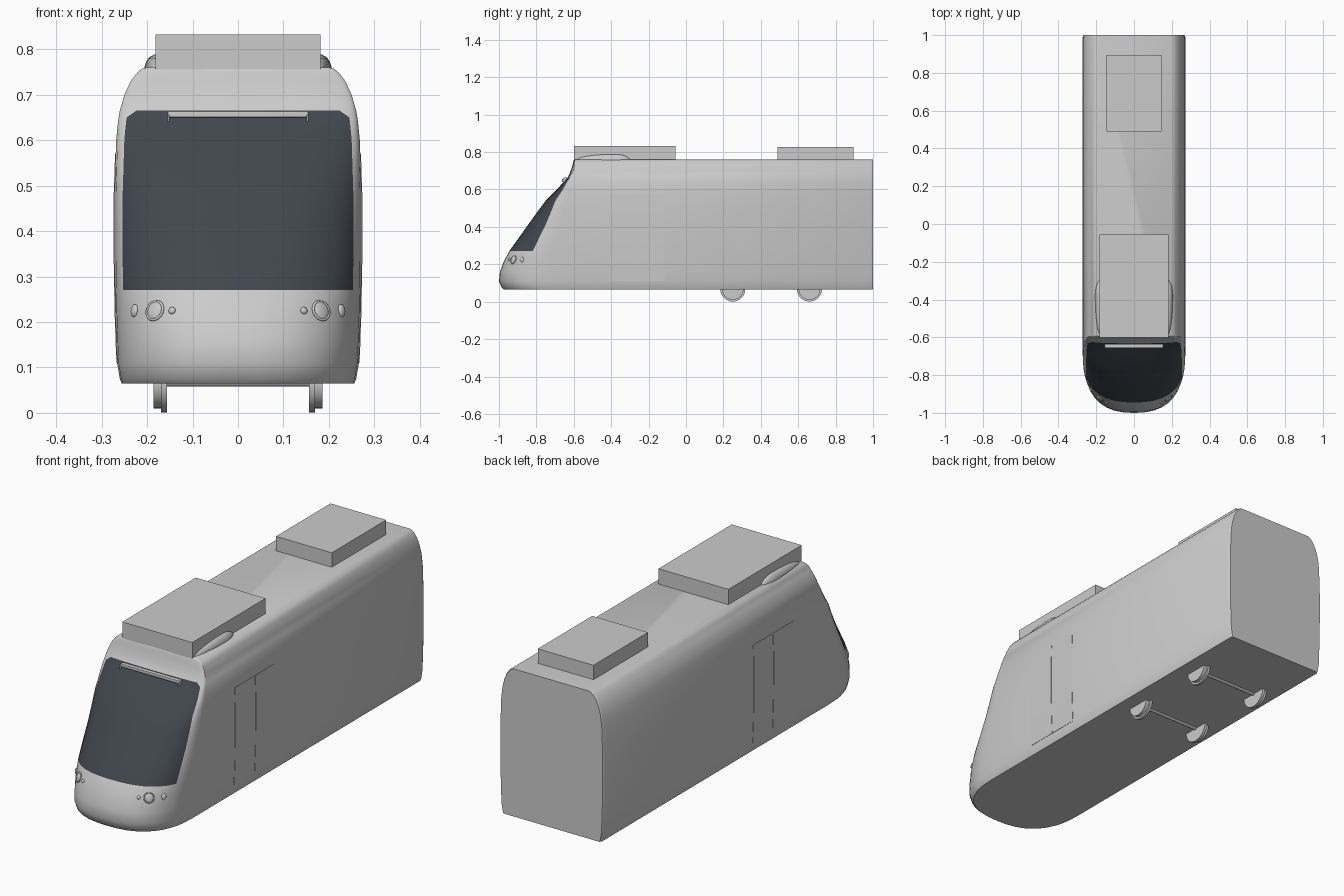
import bpy, bmesh, math
from mathutils import Vector, Matrix

if "Cube" in bpy.data.objects:
    bpy.data.objects.remove(bpy.data.objects["Cube"], do_unlink=True)


def material(name, color):
    mat = bpy.data.materials.new(name)
    mat.use_nodes = True
    mat.diffuse_color = (*color, 1)
    mat.node_tree.nodes["Principled BSDF"].inputs["Base Color"].default_value = (*color, 1)
    return mat


GREY = material("light grey paint", (0.6, 0.6, 0.6))
GLASS = material("dark slate glass", (0.053, 0.061, 0.076))


def finish(bm, name, mats=(GREY,), angle=32):
    bmesh.ops.recalc_face_normals(bm, faces=bm.faces)
    mesh = bpy.data.meshes.new(name)
    bm.to_mesh(mesh)
    bm.free()
    for mat in mats:
        mesh.materials.append(mat)
    obj = bpy.data.objects.new(name, mesh)
    bpy.context.collection.objects.link(obj)
    bpy.ops.object.select_all(action='DESELECT')
    obj.select_set(True)
    bpy.context.view_layer.objects.active = obj
    bpy.ops.object.shade_smooth_by_angle(angle=math.radians(angle))
    return obj


# Body levels: height, half width, nose position, nose rounding depth
LEVELS = [
    (.065, .256, -.975, .28), (.075, .26, -.985, .28), (.11, .266, -1, .3),
    (.16, .268, -.995, .3), (.22, .27, -.972, .27), (.27, .271, -.945, .24),
    (.34, .272, -.895, .21), (.41, .272, -.845, .18), (.48, .272, -.795, .14),
    (.54, .27, -.75, .1), (.6, .268, -.69, .06), (.64, .264, -.655, .035),
    (.665, .26, -.632, .02), (.7, .25, -.617, .015), (.73, .236, -.607, .012),
    (.748, .222, -.603, .01), (.757, .211, -.6, .01), (.76, .2, -.598, .01),
]
GLASS_LOW, GLASS_HIGH, GLASS_SIDE = .27, .665, .933
ROUND = 2.5


def level(z):
    for a, b in zip(LEVELS, LEVELS[1:]):
        if a[0] <= z <= b[0]:
            t = (z - a[0]) / (b[0] - a[0])
            return [p + (q - p) * t for p, q in zip(a, b)][1:]


def nose(u, z):
    """Point on the nose; u runs from -1 to 1 across the width."""
    w, front, depth = level(z)
    bulge = 1 - max(0, 1 - abs(u) ** ROUND) ** (1 / ROUND)
    return Vector((w * u, front + depth * bulge, z))


def nose_normal(u, z):
    e = .01
    across = nose(u + e, z) - nose(u - e, z)
    return across.cross(nose(u, z + e) - nose(u, z - e)).normalized()


# Body shell with the windscreen painted on the nose
half = [.2, .4, .55, .68, .78, .86, GLASS_SIDE, .965, .988, 1]
columns = [-u for u in reversed(half)] + [0] + half
bm = bmesh.new()
rings = []
for z, w, front, depth in LEVELS:
    points = [(-w + .006, 1, z), (-w, .99, z)]
    for u in columns:
        # soften the upper corners of the windscreen
        corner = z == GLASS_HIGH and abs(u) == GLASS_SIDE
        points.append(nose(u, z - .015 if corner else z))
    points += [(w, .99, z), (w - .006, 1, z)]
    rings.append([bm.verts.new(p) for p in points])
count = len(rings[0])
for i, (low, high) in enumerate(zip(rings, rings[1:])):
    glass_row = GLASS_LOW <= LEVELS[i][0] < GLASS_HIGH
    for j in range(count):
        k = (j + 1) % count
        face = bm.faces.new((low[j], low[k], high[k], high[j]))
        c = j - 2
        if glass_row and 0 <= c < len(columns) - 1:
            if max(abs(columns[c]), abs(columns[c + 1])) <= GLASS_SIDE:
                face.material_index = 1
bm.faces.new(rings[0])
bm.faces.new(rings[-1])
finish(bm, "body_shell", (GREY, GLASS))


def box(name, x, y, z, bevel, lengthwise=False):
    bm = bmesh.new()
    bmesh.ops.create_cube(bm, size=1)
    for v in bm.verts:
        v.co = [r[0] + (r[1] - r[0]) * (c + .5) for r, c in zip((x, y, z), v.co)]
    edges = bm.edges[:]
    if lengthwise:
        edges = [e for e in edges if all(v.co.z == z[1] for v in e.verts)
                 and e.verts[0].co.x == e.verts[1].co.x]
    bmesh.ops.bevel(bm, geom=edges, offset=bevel, segments=4, profile=.5, affect='EDGES')
    return finish(bm, name)


# Roof equipment
box("front_roof_unit", (-.182, .182), (-.6, -.055), (.755, .832), .018, True)
box("rear_roof_unit", (-.145, .145), (.49, .895), (.755, .828), .018, True)


def ellipsoid(name, center, radii, rotation=None, tail=1):
    bm = bmesh.new()
    bmesh.ops.create_uvsphere(bm, u_segments=24, v_segments=12, radius=1)
    for v in bm.verts:
        p = Vector([c * r for c, r in zip(v.co, radii)])
        if p.y > 0:
            p.y *= tail
        v.co = Vector(center) + (rotation @ p if rotation else p)
    return finish(bm, name, angle=60)


def cylinder(bm, radius, x0, x1, y, z, segments=32):
    place = Matrix.Translation(((x0 + x1) / 2, y, z)) @ Matrix.Rotation(math.pi / 2, 4, 'Y')
    bmesh.ops.create_cone(bm, cap_ends=True, segments=segments, radius1=radius,
                          radius2=radius, depth=abs(x1 - x0), matrix=place)


def side_plate(name, side, y0, y1, z0, z1):
    """Thin panel that follows the curve of the body side."""
    bm = bmesh.new()
    heights = [z0] + [r[0] for r in LEVELS if z0 < r[0] < z1] + [z1]
    rows = []
    for z in heights:
        x = level(z)[0]
        loop = [(x - .004, y0), (x + .0015, y0), (x + .0015, y1), (x - .004, y1)]
        rows.append([bm.verts.new((side * px, py, z)) for px, py in loop])
    for low, high in zip(rows, rows[1:]):
        for j in range(4):
            k = (j + 1) % 4
            bm.faces.new((low[j], low[k], high[k], high[j]))
    bm.faces.new(rows[0])
    bm.faces.new(rows[-1])
    return finish(bm, name)


for side, label in ((1, "left"), (-1, "right")):
    # Fairing beside the front roof unit
    ellipsoid(label + "_roof_fairing", (side * .178, -.38, .755), (.028, .21, .034), tail=.4)

    # Double door leaves
    side_plate(label + "_front_door_leaf", side, -.41, -.262, .11, .57)
    side_plate(label + "_rear_door_leaf", side, -.258, -.115, .11, .57)

    # Lamp cluster: main lamp with rim, plus two small lamps
    for lamp, x, rx, rz in (("main_lamp", .183, .019, .021), ("inner_lamp", .145, .008, .008),
                            ("outer_lamp", .228, .011, .014)):
        u, z = side * x / level(.225)[0], .225
        turn = nose_normal(u, z).to_track_quat('-Y', 'Z').to_matrix()
        ellipsoid(label + "_" + lamp, nose(u, z), (rx, .006, rz), turn)
        if lamp == "main_lamp":
            bpy.ops.mesh.primitive_torus_add(major_radius=.021, minor_radius=.003,
                                             major_segments=32, minor_segments=8)
            rim = bpy.context.object
            rim.name = label + "_lamp_rim"
            tilt = turn.to_4x4() @ Matrix.Rotation(math.pi / 2, 4, 'X')
            rim.matrix_world = Matrix.Translation(nose(u, z)) @ tilt
            rim.data.materials.append(GREY)
            bpy.ops.object.shade_smooth()

    # Wheels with an inner flange
    for y, end in ((.25, "front"), (.66, "rear")):
        bm = bmesh.new()
        cylinder(bm, .058, side * .168, side * .186, y, .068)
        cylinder(bm, .067, side * .156, side * .169, y, .068)
        finish(bm, label + "_" + end + "_wheel")

# Axles
for y, end in ((.25, "front"), (.66, "rear")):
    bm = bmesh.new()
    cylinder(bm, .01, -.16, .16, y, .068, 16)
    finish(bm, end + "_axle")

# Trim bar across the top of the windscreen
box("windscreen_trim_bar", (-.155, .155), (-.656, -.636), (.65, .664), .002)
for side, label in ((1, "left"), (-1, "right")):
    ends = sorted((side * .151, side * .155))
    box(label + "_trim_bracket", ends, (-.664, -.64), (.641, .655), .001)
